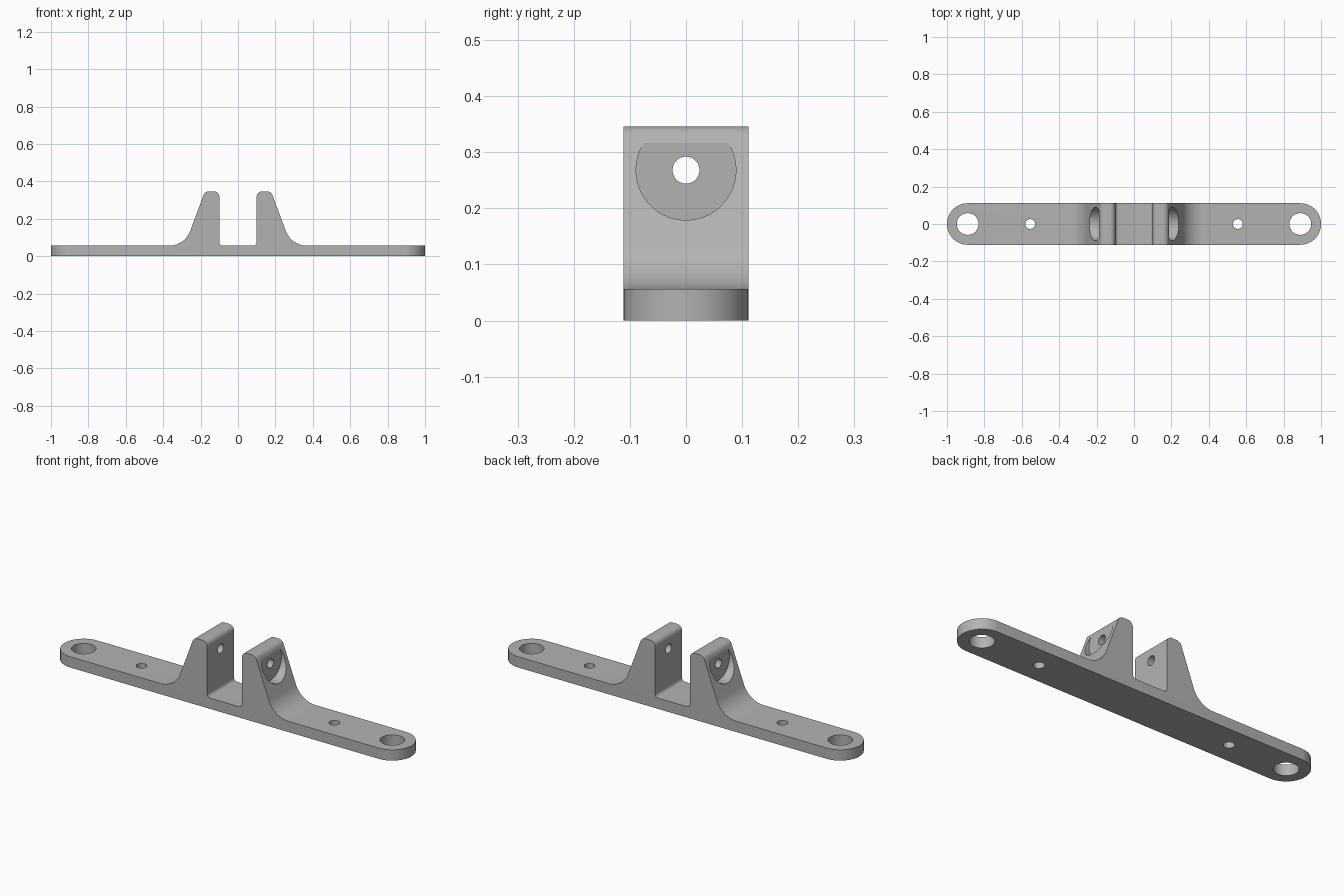
import bpy, bmesh, math
from mathutils import Vector, Matrix

cube = bpy.data.objects.get("Cube")
if cube:
    bpy.data.objects.remove(cube, do_unlink=True)

HALF_W, BASE_H, TOP = 0.111, 0.056, 0.346
HOLE_Z = 0.268

grey = bpy.data.materials.new("plain grey")
grey.use_nodes = True
grey.diffuse_color = (0.45, 0.45, 0.45, 1)
grey.node_tree.nodes["Principled BSDF"].inputs["Base Color"].default_value = (0.45, 0.45, 0.45, 1)


def fillet(corners, steps=12):
    """Round each (x, z, radius) corner of a closed outline with an arc."""
    out = []
    for i, (x, z, r) in enumerate(corners):
        p = Vector((x, z))
        if r == 0:
            out.append(p)
            continue
        a = (Vector(corners[i - 1][:2]) - p).normalized()
        b = (Vector(corners[(i + 1) % len(corners)][:2]) - p).normalized()
        half = a.angle(b) / 2
        centre = p + (a + b).normalized() * r / math.sin(half)
        start = p + a * r / math.tan(half) - centre
        end = p + b * r / math.tan(half) - centre
        turn = start.angle_signed(end)
        for k in range(steps + 1):
            # angle_signed is clockwise, Matrix.Rotation is counter-clockwise
            out.append(centre + Matrix.Rotation(-turn * k / steps, 2) @ start)
    return out


def prism(name, points, offset):
    """Extrude a closed loop of 3D points along an offset vector."""
    bm = bmesh.new()
    face = bm.faces.new([bm.verts.new(p) for p in points])
    grown = bmesh.ops.extrude_face_region(bm, geom=[face])["geom"]
    bmesh.ops.translate(bm, vec=offset, verts=[g for g in grown if isinstance(g, bmesh.types.BMVert)])
    bmesh.ops.recalc_face_normals(bm, faces=bm.faces)
    mesh = bpy.data.meshes.new(name)
    bm.to_mesh(mesh)
    bm.free()
    mesh.materials.append(grey)
    obj = bpy.data.objects.new(name, mesh)
    bpy.context.collection.objects.link(obj)
    return obj


def rod(axis, start, radius, length, sides=64):
    """Cylinder cutter along x or z."""
    pts = []
    for k in range(sides):
        t = 2 * math.pi * k / sides
        u, v = radius * math.cos(t), radius * math.sin(t)
        pts.append(Vector(start) + Vector((0, u, v) if axis == "x" else (u, v, 0)))
    return prism("cutter", pts, Vector((length, 0, 0) if axis == "x" else (0, 0, length)))


def cut(target, tool, operation="DIFFERENCE"):
    mod = target.modifiers.new("cut", "BOOLEAN")
    mod.operation, mod.solver, mod.object = operation, "EXACT", tool
    tool.hide_render = True
    bpy.context.view_layer.objects.active = target
    bpy.ops.object.modifier_apply(modifier=mod.name)
    bpy.data.objects.remove(tool, do_unlink=True)


# Side outline: flat bar with two tapered, filleted lugs
right = [(0.1, BASE_H, 0.018), (0.1, TOP, 0.028), (0.177, TOP, 0.03),
         (0.285, BASE_H, 0.12), (1.1, BASE_H, 0), (1.1, 0, 0)]
outline = fillet(right + [(-x, z, r) for x, z, r in reversed(right)])
bracket = prism("clevis_bracket", [(p.x, -0.2, p.y) for p in outline], Vector((0, 0.4, 0)))

# Trim to the round-ended plan shape
plan = []
for k in range(66):
    side = 1 if k < 33 else -1
    t = -math.pi / 2 + math.pi * (k % 33) / 32
    plan.append((side * (1 - HALF_W + HALF_W * math.cos(t)), side * HALF_W * math.sin(t), -0.1))
cut(bracket, prism("plan_trim", plan, Vector((0, 0, 1))), "INTERSECT")

# Mounting holes, pin spotfaces and pin hole
for s in (-1, 1):
    cut(bracket, rod("z", (s * 0.889, 0, -0.1), 0.058, 0.4))
    cut(bracket, rod("z", (s * 0.555, 0, -0.1), 0.026, 0.4))
    cut(bracket, rod("x", (s * 0.188, 0, HOLE_Z), 0.089, s * 0.4))
cut(bracket, rod("x", (-0.5, 0, HOLE_Z), 0.024, 1))

# Smooth curved faces, keep machined edges sharp
bpy.ops.object.select_all(action="DESELECT")
bracket.select_set(True)
bpy.context.view_layer.objects.active = bracket
bpy.ops.object.shade_smooth_by_angle(angle=math.radians(20))
